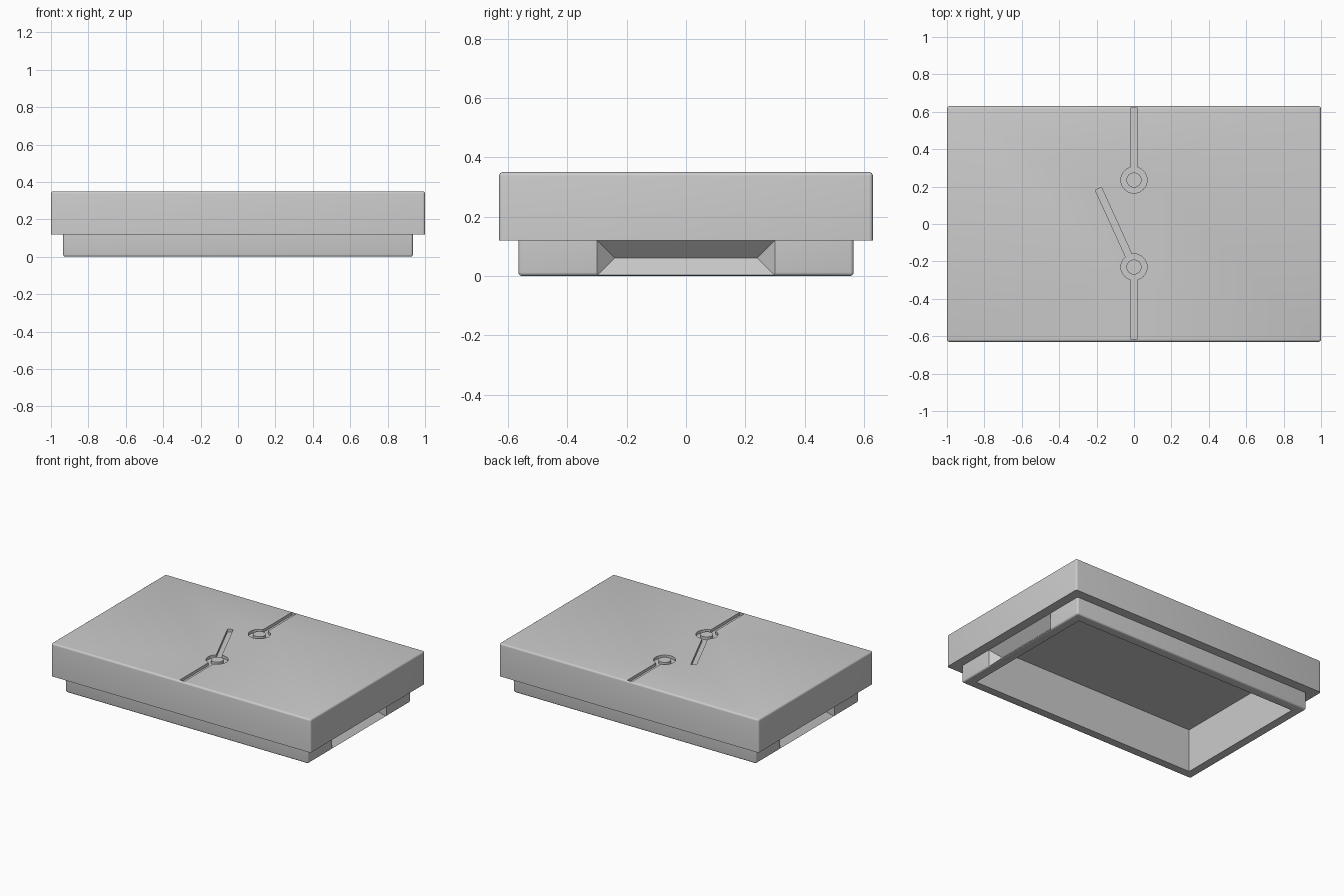
import bpy, bmesh, math
from mathutils import Matrix, Vector

if "Cube" in bpy.data.objects:
    bpy.data.objects.remove(bpy.data.objects["Cube"])

TOP = 0.35
GROOVE = 0.02

grey = bpy.data.materials.new("plain grey")
grey.diffuse_color = (0.6, 0.6, 0.6, 1)
grey.use_nodes = True
grey.node_tree.nodes["Principled BSDF"].inputs["Base Color"].default_value = grey.diffuse_color


def finish(name, bm):
    bmesh.ops.recalc_face_normals(bm, faces=bm.faces)
    mesh = bpy.data.meshes.new(name)
    bm.to_mesh(mesh)
    bm.free()
    mesh.materials.append(grey)
    ob = bpy.data.objects.new(name, mesh)
    bpy.context.collection.objects.link(ob)
    return ob


def box(name, hx, hy, z0, z1, bevel=0.0, keep_sharp=None):
    """Box with rounded edges, except those lying wholly at height keep_sharp."""
    bm = bmesh.new()
    bmesh.ops.create_cube(bm, size=1)
    for v in bm.verts:
        v.co = (v.co.x * 2 * hx, v.co.y * 2 * hy, z1 if v.co.z > 0 else z0)
    if bevel:
        edges = [e for e in bm.edges
                 if not all(abs(v.co.z - keep_sharp) < 1e-5 for v in e.verts)]
        bmesh.ops.bevel(bm, geom=edges, offset=bevel, segments=4,
                        profile=0.5, affect='EDGES')
    return finish(name, bm)


def wedge(name, side):
    """Hipped wedge that hollows out a finger grip at 45 degrees."""
    bm = bmesh.new()
    out = [bm.verts.new((side * 0.965, y, z))
           for y, z in ((-0.33, -0.03), (0.33, -0.03), (0.33, 0.15), (-0.33, 0.15))]
    a, b = [bm.verts.new((side * 0.875, y, 0.06)) for y in (-0.24, 0.24)]
    for f in (out, (out[0], out[1], b, a), (out[1], out[2], b),
              (out[2], out[3], a, b), (out[3], out[0], a)):
        bm.faces.new(f)
    return finish(name, bm)


def ring(name, cy, r0, r1, n=48):
    """Flat annulus cutter around (0, cy)."""
    bm = bmesh.new()
    z0, z1 = TOP - GROOVE, TOP + 0.02
    loops = []
    for i in range(n):
        t = 2 * math.pi * i / n
        c, s = math.cos(t), math.sin(t)
        loops.append([bm.verts.new((r * c, cy + r * s, z))
                      for r, z in ((r0, z0), (r1, z0), (r1, z1), (r0, z1))])
    for i in range(n):
        p, q = loops[i], loops[(i + 1) % n]
        for k in range(4):
            m = (k + 1) % 4
            bm.faces.new((p[k], p[m], q[m], q[k]))
    return finish(name, bm)


def bar(name, cy, angle, r0, r1, width=0.036):
    """Straight groove cutter running outwards from (0, cy)."""
    bm = bmesh.new()
    bmesh.ops.create_cube(bm, size=1)
    bm.transform(Matrix.Translation((0, cy, TOP - GROOVE + 0.02))
                 @ Matrix.Rotation(math.radians(angle), 4, 'Z')
                 @ Matrix.Translation(((r0 + r1) / 2, 0, 0))
                 @ Matrix.Diagonal(Vector((r1 - r0, width, 0.04, 1))))
    return finish(name, bm)


def combine(target, tool, operation):
    mod = target.modifiers.new(operation.lower(), 'BOOLEAN')
    mod.object, mod.operation, mod.solver = tool, operation, 'EXACT'
    bpy.context.view_layer.objects.active = target
    bpy.ops.object.modifier_apply(modifier=mod.name)
    bpy.data.objects.remove(tool, do_unlink=True)


# lower skirt with a finger grip on each short side
skirt = box("skirt", 0.935, 0.565, 0.0, 0.2, 0.012, keep_sharp=0.2)
for side in (-1, 1):
    combine(skirt, wedge("grip_cutter", side), 'DIFFERENCE')

# upper cap joined to the skirt
case = box("case", 1.0, 0.63, 0.12, TOP, 0.013, keep_sharp=0.12)
combine(case, skirt, 'UNION')

# hollow underside
combine(case, box("cavity_cutter", 0.87, 0.5, -0.1, 0.30), 'DIFFERENCE')

# engraved switch symbol: two ringed contacts, two leads and an open lever
for cy in (0.235, -0.23):
    combine(case, ring("contact_cutter", cy, 0.04, 0.07), 'DIFFERENCE')
for cy, angle, reach in ((0.235, 90, 0.385), (-0.23, -90, 0.385), (-0.23, 114.5, 0.46)):
    combine(case, bar("lead_cutter", cy, angle, 0.055, reach), 'DIFFERENCE')

# one colour, smooth rounded edges
case.data.materials.clear()
case.data.materials.append(grey)
for p in case.data.polygons:
    p.material_index = 0
bpy.ops.object.select_all(action='DESELECT')
case.select_set(True)
bpy.context.view_layer.objects.active = case
bpy.ops.object.shade_smooth_by_angle(angle=math.radians(30))
